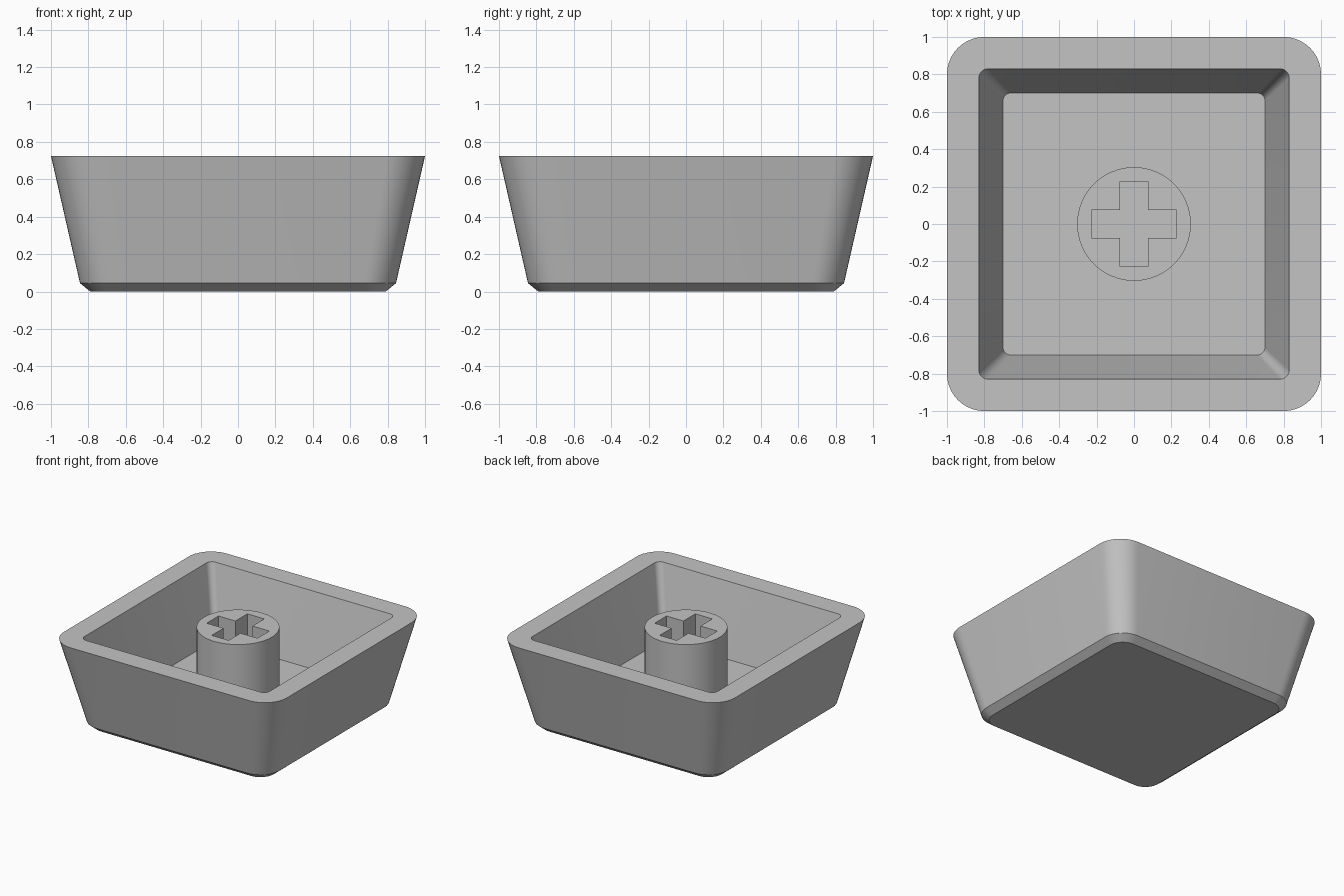
import bpy
import bmesh
from math import cos, sin, pi, radians

HEIGHT = 0.725
FLOOR = 0.165

if "Cube" in bpy.data.objects:
    bpy.data.objects.remove(bpy.data.objects["Cube"], do_unlink=True)

grey = bpy.data.materials.new("grey plastic")
grey.use_nodes = True
colour = (0.55, 0.55, 0.55, 1)
grey.diffuse_color = colour
grey.node_tree.nodes["Principled BSDF"].inputs["Base Color"].default_value = colour


def circle(cx, cy, radius, start, sweep, count):
    return [(cx + radius * cos(start + sweep * i / count),
             cy + radius * sin(start + sweep * i / count)) for i in range(count)]


def rounded_square(half, radius, steps=10):
    """Outline of a square with rounded corners, anticlockwise."""
    c = half - radius
    points = []
    for k, (sx, sy) in enumerate([(1, 1), (-1, 1), (-1, -1), (1, -1)]):
        sweep = pi / 2 * (steps + 1) / steps
        points += circle(c * sx, c * sy, radius, k * pi / 2, sweep, steps + 1)
    return points


def finish(obj):
    bpy.ops.object.select_all(action="DESELECT")
    obj.select_set(True)
    bpy.context.view_layer.objects.active = obj
    if obj.type == "CURVE":
        bpy.ops.object.convert(target="MESH")
        obj = bpy.context.object
    bm = bmesh.new()
    bm.from_mesh(obj.data)
    bmesh.ops.remove_doubles(bm, verts=bm.verts, dist=0.0001)
    bmesh.ops.recalc_face_normals(bm, faces=bm.faces)
    bm.to_mesh(obj.data)
    bm.free()
    obj.data.materials.clear()
    obj.data.materials.append(grey)
    bpy.ops.object.shade_smooth_by_angle(angle=radians(25))


# Hollow shell: chamfered base, flared outer wall, rim, inner wall, floor
# Each level is (half width, corner radius, height)
levels = [(0.79, 0.12, 0), (0.845, 0.17, 0.045), (1, 0.2, HEIGHT),
          (0.83, 0.05, HEIGHT), (0.70, 0.04, FLOOR)]
bm = bmesh.new()
rings = [[bm.verts.new((x, y, z)) for x, y in rounded_square(half, radius)]
         for half, radius, z in levels]
for low, high in zip(rings, rings[1:]):
    for i in range(len(low)):
        j = (i + 1) % len(low)
        bm.faces.new((low[i], low[j], high[j], high[i]))
bm.faces.new(rings[0][::-1])
bm.faces.new(rings[-1])
mesh = bpy.data.meshes.new("shell")
bm.to_mesh(mesh)
bm.free()
shell = bpy.data.objects.new("shell", mesh)
bpy.context.collection.objects.link(shell)
finish(shell)

# Round post with a cross-shaped socket, sunk slightly into the floor
arm, slot = 0.228, 0.076
cross = []
for x, y in [(arm, -slot), (arm, slot), (slot, slot)]:
    cross.append((x, y))
quarter = cross[:]
for _ in range(3):
    quarter = [(-y, x) for x, y in quarter]
    cross += quarter

outline = bpy.data.curves.new("post", "CURVE")
outline.dimensions = "2D"
outline.fill_mode = "BOTH"
for points in (circle(0, 0, 0.304, 0, 2 * pi, 64), cross):
    spline = outline.splines.new("POLY")
    spline.points.add(len(points) - 1)
    for point, (x, y) in zip(spline.points, points):
        point.co = (x, y, 0, 1)
    spline.use_cyclic_u = True
base = FLOOR - 0.02
outline.extrude = (HEIGHT - base) / 2
post = bpy.data.objects.new("post", outline)
post.location.z = (HEIGHT + base) / 2
bpy.context.collection.objects.link(post)
finish(post)
